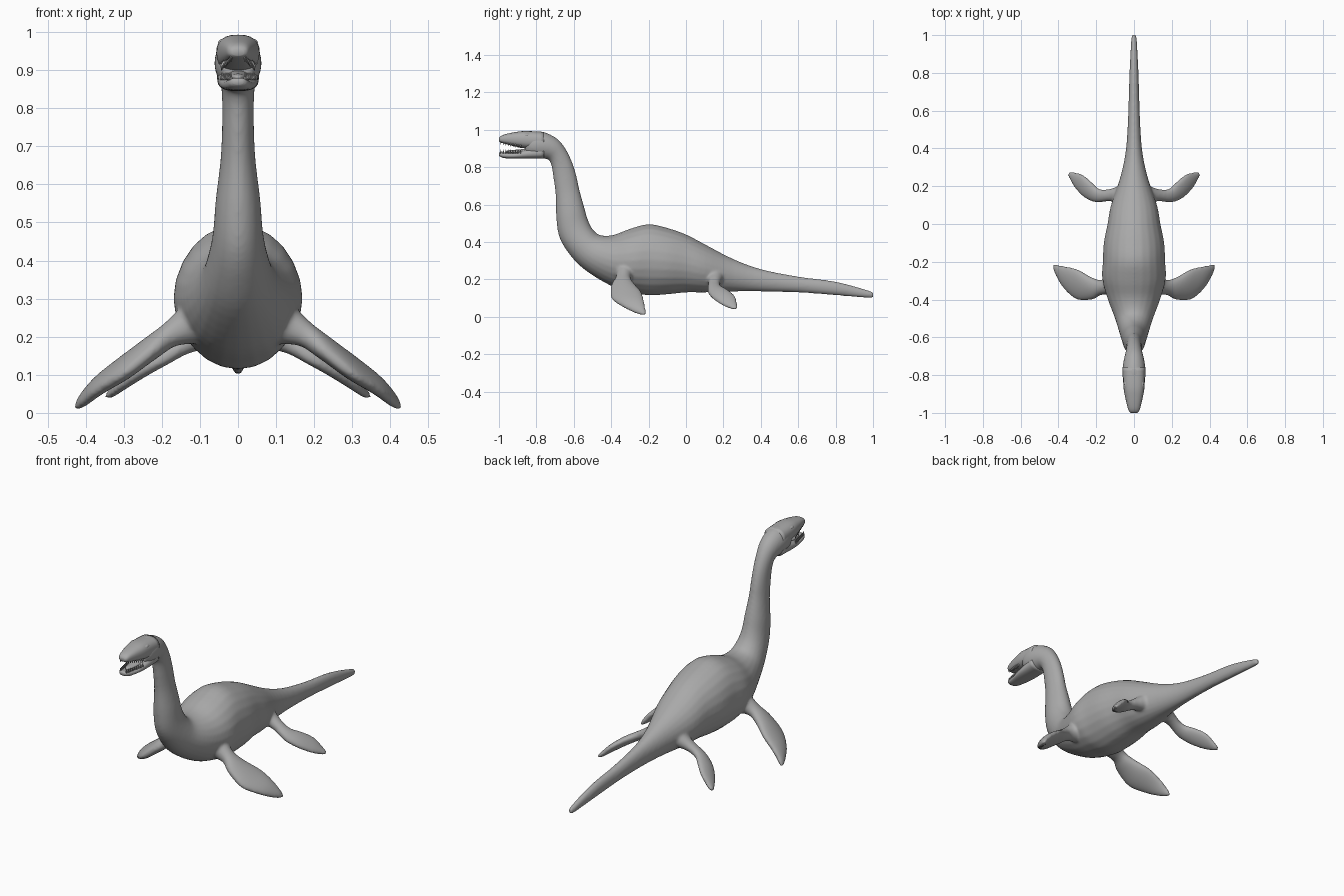
import bpy, bmesh, math
from mathutils import Vector, Matrix

if "Cube" in bpy.data.objects:
    bpy.data.objects.remove(bpy.data.objects["Cube"], do_unlink=True)

SKIN = (0.4, 0.4, 0.4, 1)
skin = bpy.data.materials.new("grey skin")
skin.use_nodes = True
skin.diffuse_color = SKIN
skin.node_tree.nodes["Principled BSDF"].inputs["Base Color"].default_value = SKIN


def spline(p0, p1, p2, p3, t):
    return 0.5 * (2 * p1 + (p2 - p0) * t + (2 * p0 - 5 * p1 + 4 * p2 - p3) * t * t
                  + (3 * p1 - p0 - 3 * p2 + p3) * t ** 3)


def loft(bm, rings, power=1.0, steps=4, sides=24):
    """Skin smooth rings, each given as two opposite edge points and a half-width vector."""
    last = len(rings) - 1
    loops = []
    for i in range(last * steps + 1):
        k = min(i // steps, last - 1)
        near = [rings[max(0, min(last, k + d))] for d in (-1, 0, 1, 2)]
        a, b, side = (spline(*[r[c] for r in near], i / steps - k) for c in range(3))
        loop = []
        for s in range(sides):
            ang = math.tau * s / sides
            c, n = math.cos(ang), math.sin(ang)
            c, n = (math.copysign(abs(v) ** power, v) for v in (c, n))
            loop.append(bm.verts.new((a + b) / 2 + (a - b) / 2 * c + side * n))
        loops.append(loop)
    for p, q in zip(loops, loops[1:]):
        for s in range(sides):
            t = (s + 1) % sides
            bm.faces.new((p[s], p[t], q[t], q[s]))
    bm.faces.new(loops[0])
    bm.faces.new(loops[-1][::-1])


def spine(rows):
    """Rows hold top y, top z, bottom y, bottom z, half width."""
    return [(Vector((0, ty, tz)), Vector((0, by, bz)), Vector((w, 0, 0)))
            for ty, tz, by, bz, w in rows]


def blade(rows, mirror):
    """Rows hold the leading point, trailing point and half thickness."""
    pts = [(Vector((mirror * r[0], *r[1:3])), Vector((mirror * r[3], *r[4:6])), r[6]) for r in rows]
    out = []
    for i, (a, b, thick) in enumerate(pts):
        p, q = pts[max(i - 1, 0)], pts[min(i + 1, len(pts) - 1)]
        normal = (a - b).cross(q[0] + q[1] - p[0] - p[1]).normalized()
        out.append((a, b, normal * thick))
    return out


def finish(name, bm):
    bmesh.ops.recalc_face_normals(bm, faces=bm.faces)
    mesh = bpy.data.meshes.new(name)
    bm.to_mesh(mesh)
    bm.free()
    mesh.materials.append(skin)
    mesh.shade_smooth()
    ob = bpy.data.objects.new(name, mesh)
    bpy.context.collection.objects.link(ob)
    return ob


# Tail, torso and neck in one sweep
tail = [(1, .125, 1, .108, .006), (.985, .138, .985, .1, .014), (.8, .188, .8, .115, .024),
        (.6, .215, .6, .13, .03), (.4, .255, .4, .135, .042), (.25, .31, .25, .135, .072)]
torso = [(.1, .388, .1, .13, .122), (0, .44, 0, .13, .14), (-.1, .475, -.1, .12, .16),
         (-.2, .495, -.2, .115, .165), (-.3, .47, -.28, .13, .168), (-.39, .437, -.4, .165, .14)]
neck = [(-.46, .437, -.54, .25, .1), (-.5, .47, -.62, .33, .08), (-.525, .52, -.675, .42, .066),
        (-.545, .59, -.693, .52, .059), (-.57, .68, -.697, .65, .046), (-.585, .75, -.71, .75, .042),
        (-.61, .83, -.72, .81, .042), (-.645, .9, -.735, .84, .046), (-.69, .953, -.76, .845, .055),
        (-.76, .988, -.79, .846, .062), (-.82, .99, -.83, .852, .058), (-.86, .975, -.86, .865, .04)]
bm = bmesh.new()
loft(bm, spine(tail + torso + neck))

# Paired flippers
front_flipper = [(.08, -.38, .25, .08, -.25, .25, .075), (.17, -.375, .205, .17, -.295, .215, .036),
                 (.22, -.4, .165, .23, -.28, .18, .03), (.3, -.4, .1, .3, -.24, .135, .027),
                 (.37, -.34, .055, .36, -.225, .09, .022), (.41, -.27, .02, .405, -.217, .045, .015),
                 (.428, -.225, .007, .424, -.213, .014, .006)]
rear_flipper = [(.06, .11, .215, .06, .21, .215, .05), (.13, .12, .18, .13, .185, .19, .028),
                (.2, .115, .135, .185, .185, .165, .023), (.26, .14, .1, .225, .22, .145, .022),
                (.31, .19, .065, .275, .262, .11, .018), (.342, .245, .042, .325, .275, .06, .011),
                (.35, .262, .04, .345, .274, .046, .006)]
for mirror in (1, -1):
    for rows in (front_flipper, rear_flipper):
        loft(bm, blade(rows, mirror))
body = finish("body_and_flippers", bm)
remesh = body.modifiers.new("blend", 'REMESH')
remesh.mode = 'VOXEL'
remesh.voxel_size = 0.007
remesh.use_smooth_shade = True
soften = body.modifiers.new("soften", 'SMOOTH')
soften.factor = 0.5
soften.iterations = 8

# Jaws, open at the front
upper = [(-.76, .988, -.76, .89, .058), (-.86, .993, -.86, .9, .056), (-.92, .986, -.92, .912, .046),
         (-.97, .975, -.97, .925, .034), (-.992, .965, -.992, .932, .026), (-1, .955, -1, .938, .016)]
lower = [(-.76, .915, -.76, .845, .055), (-.86, .893, -.86, .845, .052), (-.92, .878, -.92, .846, .043),
         (-.97, .878, -.97, .848, .032), (-.992, .88, -.992, .855, .024), (-1, .877, -1, .862, .014)]
for name, rows in (("upper_jaw", upper), ("lower_jaw", lower)):
    bm = bmesh.new()
    loft(bm, spine(rows), power=0.8)
    finish(name, bm)

# Tongue
bm = bmesh.new()
loft(bm, spine([(-.84, .9, -.84, .88, .028), (-.91, .893, -.91, .872, .024),
                (-.95, .89, -.95, .874, .016), (-.965, .885, -.965, .877, .006)]))
finish("tongue", bm)

# Teeth along both lips
bm = bmesh.new()
for i in range(9):
    f = i / 8
    y = -.885 - .105 * f
    x = .043 - .025 * f
    for mirror in (1, -1):
        for z, flip in ((.908 + .024 * f, math.pi), (.884, 0)):
            place = Matrix.Translation((mirror * x, y, z)) @ Matrix.Rotation(flip, 4, 'X')
            bmesh.ops.create_cone(bm, cap_ends=True, segments=6, radius1=.005, radius2=.0005,
                                  depth=.02, matrix=place)
finish("teeth", bm)

# Eyes with lids
for mirror, side in ((1, "left"), (-1, "right")):
    bm = bmesh.new()
    for size, y, z, out in ((.011, -.855, .963, .045), (.017, -.85, .972, .04)):
        place = Matrix.Translation((mirror * out, y, z)) @ Matrix.Diagonal((.7, 1.3, .6, 1))
        bmesh.ops.create_uvsphere(bm, u_segments=16, v_segments=10, radius=size, matrix=place)
    finish(side + "_eye", bm)
